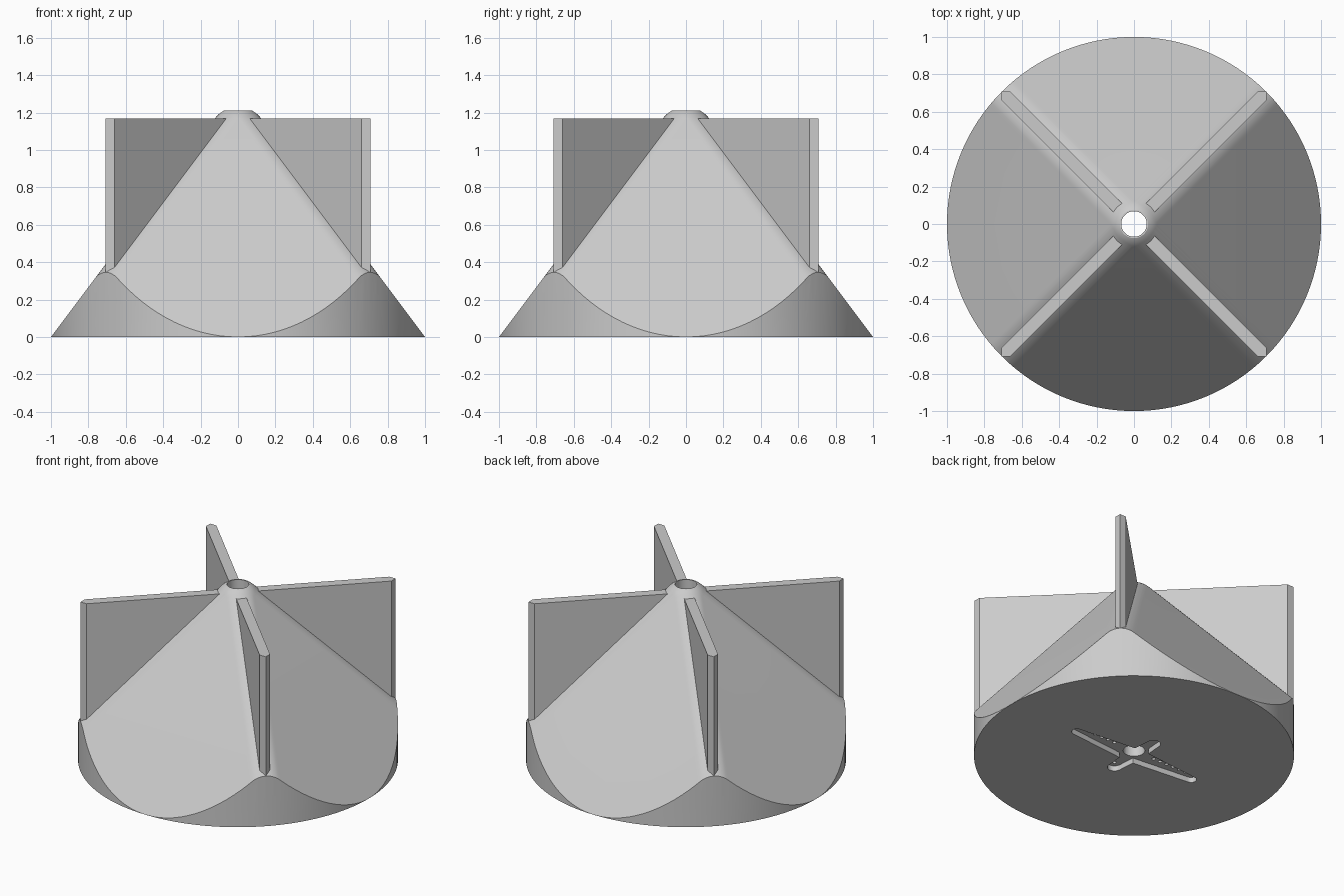
import bpy, bmesh, math
from mathutils import Matrix, Vector

cube = bpy.data.objects.get("Cube")
if cube:
    bpy.data.objects.remove(cube, do_unlink=True)

grey = bpy.data.materials.new("light grey")
grey.use_nodes = True
GREY = (0.6, 0.6, 0.6, 1)
grey.diffuse_color = GREY
grey.node_tree.nodes["Principled BSDF"].inputs["Base Color"].default_value = GREY

ROUND = 0.155       # edge rounding radius of the pyramid
APEX = 1.075        # centre of the rounding at the tip
SLOPE = 4 / 3
TOP = 1.21
BORE = 0.068


def finish(bm, name):
    bmesh.ops.recalc_face_normals(bm, faces=bm.faces)
    mesh = bpy.data.meshes.new(name)
    bm.to_mesh(mesh)
    bm.free()
    mesh.materials.append(grey)
    obj = bpy.data.objects.new(name, mesh)
    bpy.context.collection.objects.link(obj)
    return obj


def hull(bm):
    res = bmesh.ops.convex_hull(bm, input=bm.verts)
    loose = {g for g in res["geom_interior"] + res["geom_unused"]
             if isinstance(g, bmesh.types.BMVert)}
    bmesh.ops.delete(bm, geom=list(loose), context="VERTS")
    bmesh.ops.dissolve_limit(bm, angle_limit=0.002, verts=bm.verts, edges=bm.edges)


def add_cylinder(bm, x, y, radius, z0, z1, segments):
    bmesh.ops.create_cone(bm, cap_ends=True, segments=segments, radius1=radius,
                          radius2=radius, depth=z1 - z0,
                          matrix=Matrix.Translation((x, y, (z0 + z1) / 2)))


def cut(target, cutter, operation):
    mod = target.modifiers.new(cutter.name, "BOOLEAN")
    mod.object, mod.operation, mod.solver = cutter, operation, "EXACT"
    bpy.context.view_layer.objects.active = target
    bpy.ops.object.modifier_apply(modifier=mod.name)
    bpy.data.objects.remove(cutter, do_unlink=True)


def cylinder(name, radius, z0, z1, segments):
    bm = bmesh.new()
    add_cylinder(bm, 0, 0, radius, z0, z1, segments)
    return finish(bm, name)


def arm(name, discs):
    """Shallow slot wrapped around a row of discs."""
    bm = bmesh.new()
    for x, y, r in discs:
        add_cylinder(bm, x, y, r, -0.05, 0.036, 24)
    hull(bm)
    return finish(bm, name)


# Body: square pyramid with rolled edges, trimmed by a round drum
bm = bmesh.new()
reach = 1.3
centres = [Vector((0, 0, APEX))]
centres += [Vector((sx * reach, sy * reach, APEX - SLOPE * reach))
            for sx in (-1, 1) for sy in (-1, 1)]
for c in centres:
    bmesh.ops.create_uvsphere(bm, u_segments=64, v_segments=44, radius=ROUND,
                              matrix=Matrix.Translation(c))
hull(bm)
body = finish(bm, "cone_body")
cut(body, cylinder("drum_trim", 1.0, 0, TOP, 128), "INTERSECT")
cut(body, cylinder("centre_bore", BORE, -0.1, TOP + 0.1, 48), "DIFFERENCE")

# Cross-shaped recess under the base, with small blind holes
cut(body, arm("long_slot", [(-0.465, 0, 0.035), (0, 0, 0.08), (0.465, 0, 0.035)]), "DIFFERENCE")
cut(body, arm("short_slot", [(0, -0.19, 0.045), (0, 0, 0.06), (0, 0.19, 0.045)]), "DIFFERENCE")
bm = bmesh.new()
for side in (-1, 1):
    for i in range(6):
        add_cylinder(bm, side * (0.16 + 0.052 * i), 0, 0.012, 0.02, 0.1, 12)
    add_cylinder(bm, 0, side * 0.19, 0.012, 0.02, 0.1, 12)
cut(body, finish(bm, "screw_holes"), "DIFFERENCE")

# Four upright fins on the diagonals, each with a pointed outer edge
HALF = 0.033
parts = [body]
for i, name in enumerate(("back_left", "back_right", "front_right", "front_left")):
    bm = bmesh.new()
    outline = [(0.105, -HALF), (1 - HALF, -HALF), (1, 0), (1 - HALF, HALF), (0.105, HALF)]
    face = bm.faces.new([bm.verts.new((x, y, 0.3)) for x, y in outline])
    up = bmesh.ops.extrude_face_region(bm, geom=[face])["geom"]
    bmesh.ops.translate(bm, vec=(0, 0, 1.168 - 0.3),
                        verts=[v for v in up if isinstance(v, bmesh.types.BMVert)])
    bm.transform(Matrix.Rotation(math.radians(45 + 90 * i), 4, "Z"))
    parts.append(finish(bm, name + "_fin"))

bpy.ops.object.select_all(action="DESELECT")
body.select_set(True)
bpy.context.view_layer.objects.active = body
bpy.ops.object.shade_smooth_by_angle(angle=math.radians(25))
